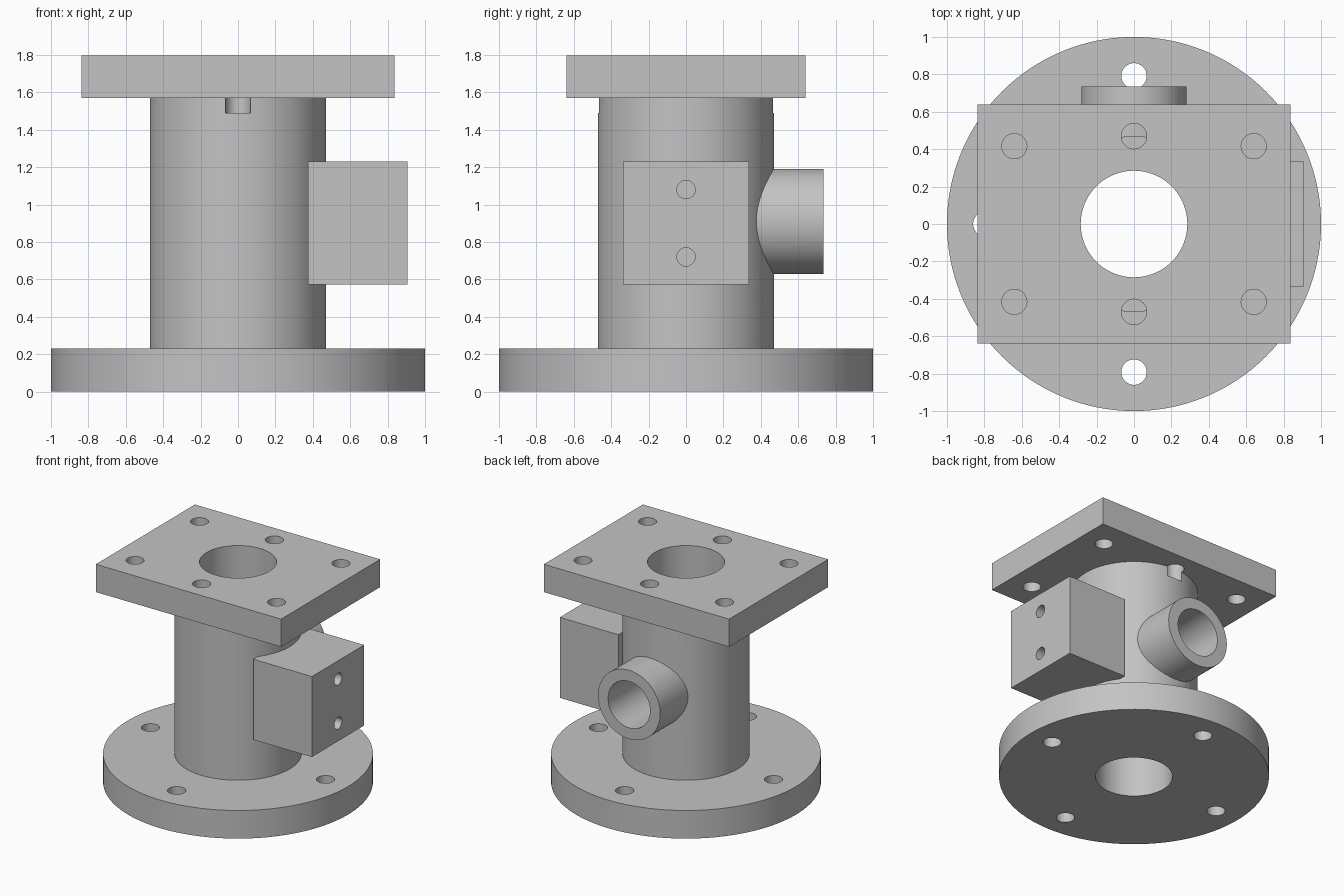
import bpy
import math

if "Cube" in bpy.data.objects:
    bpy.data.objects.remove(bpy.data.objects["Cube"])

grey = bpy.data.materials.new("cast_grey")
grey.diffuse_color = (0.55, 0.55, 0.56, 1)
grey.use_nodes = True
grey.node_tree.nodes["Principled BSDF"].inputs["Base Color"].default_value = grey.diffuse_color


def cylinder(name, r, start, end, axis="z", at=(0, 0), sides=96):
    """Cylinder along an axis; 'at' holds the other two coordinates in xyz order."""
    mid = (start + end) / 2
    place, turn = {
        "x": ((mid, at[0], at[1]), (0, math.pi / 2, 0)),
        "y": ((at[0], mid, at[1]), (math.pi / 2, 0, 0)),
        "z": ((at[0], at[1], mid), (0, 0, 0)),
    }[axis]
    bpy.ops.mesh.primitive_cylinder_add(vertices=sides, radius=r, depth=end - start,
                                        location=place, rotation=turn)
    ob = bpy.context.object
    ob.name = name
    bpy.ops.object.transform_apply(location=True, rotation=True, scale=True)
    return ob


def box(name, low, high):
    bpy.ops.mesh.primitive_cube_add(
        size=1, location=[(a + b) / 2 for a, b in zip(low, high)])
    ob = bpy.context.object
    ob.name = name
    ob.scale = [b - a for a, b in zip(low, high)]
    bpy.ops.object.transform_apply(location=True, rotation=True, scale=True)
    return ob


def combine(target, part, operation):
    """Weld a part to the target, or cut it away, then drop the helper."""
    bpy.context.view_layer.objects.active = target
    mod = target.modifiers.new(part.name, "BOOLEAN")
    mod.operation = operation
    mod.solver = "EXACT"
    mod.object = part
    bpy.ops.object.modifier_apply(modifier=mod.name)
    bpy.data.objects.remove(part)


# Solid casting: column, round base flange, top plate, side block, rear boss
body = cylinder("flanged_column_body", 0.47, 0.1, 1.7)
solids = [
    cylinder("base_flange", 1.0, 0, 0.23, sides=128),
    box("top_plate", (-0.838, -0.64, 1.57), (0.838, 0.64, 1.797)),
    box("side_block", (0.375, -0.338, 0.572), (0.905, 0.338, 1.23)),
    cylinder("rear_boss", 0.281, 0.3, 0.735, "y", (0, 0.91)),
]
for part in solids:
    combine(body, part, "UNION")

# Main bore and the rear port that opens into it
cuts = [
    cylinder("main_bore", 0.285, -0.2, 2.0),
    cylinder("rear_port", 0.19, 0.0, 0.9, "y", (0, 0.91)),
]
# Four bolt holes in the base flange
for i in range(4):
    a = i * math.pi / 2
    cuts.append(cylinder("base_hole", 0.068, -0.1, 0.3,
                         at=(0.792 * math.cos(a), 0.792 * math.sin(a)), sides=40))
# Plate holes: four at the corners, two that bite into the column wall
for sy in (-1, 1):
    for sx in (-1, 1):
        cuts.append(cylinder("corner_hole", 0.067, 1.49, 1.9,
                             at=(0.64 * sx, 0.416 * sy), sides=40))
    cuts.append(cylinder("wall_hole", 0.068, 1.49, 1.9, at=(0, 0.47 * sy), sides=40))
# Two blind holes in the side block
for z in (0.72, 1.08):
    cuts.append(cylinder("block_hole", 0.049, 0.605, 1.0, "x", (0, z), sides=40))
for cutter in cuts:
    combine(body, cutter, "DIFFERENCE")

# One colour, crisp machined edges
body.data.materials.clear()
body.data.materials.append(grey)
bpy.ops.object.select_all(action="DESELECT")
body.select_set(True)
bpy.context.view_layer.objects.active = body
bpy.ops.object.shade_smooth_by_angle(angle=math.radians(30))
